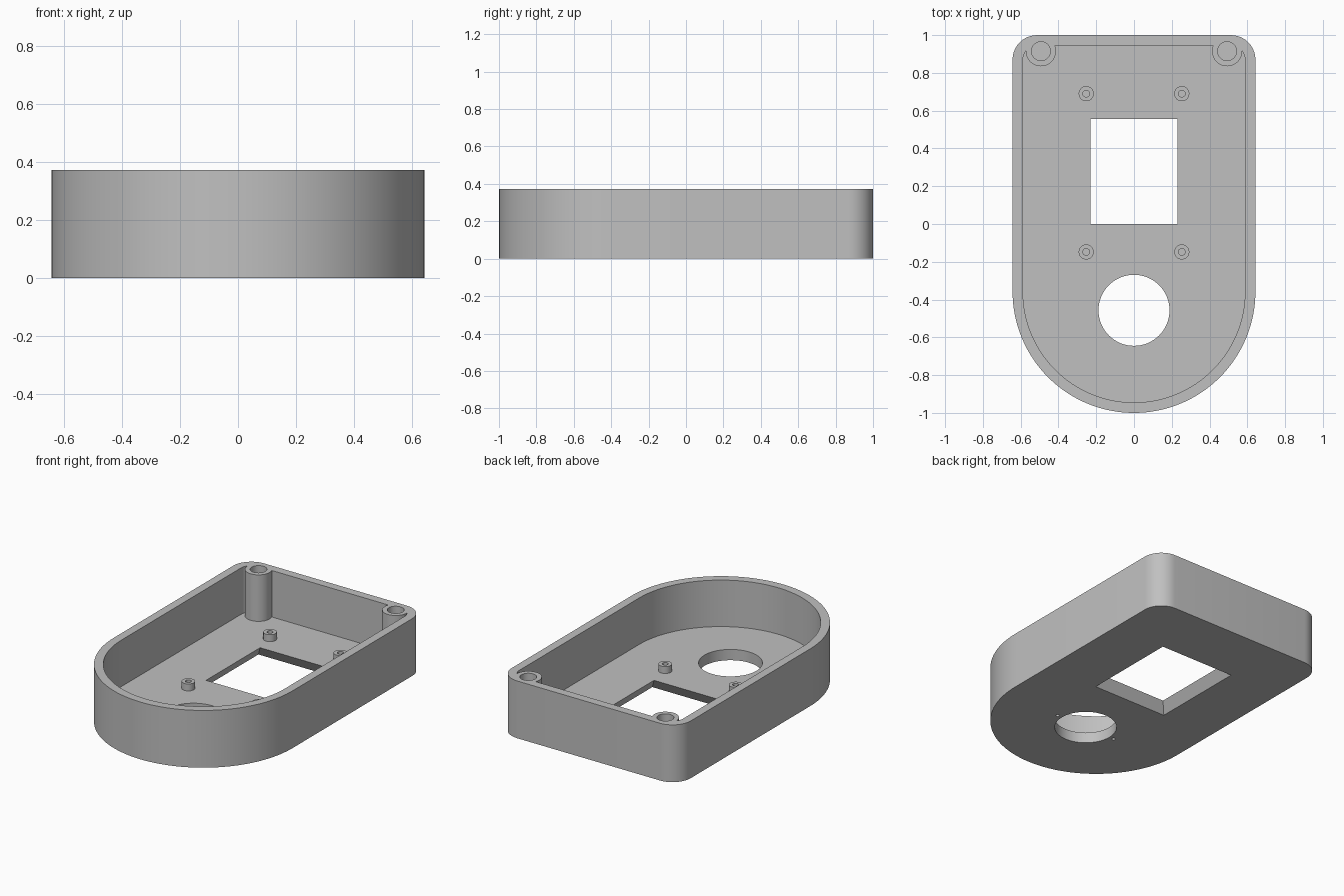
import bpy, bmesh, math

if "Cube" in bpy.data.objects:
    bpy.data.objects.remove(bpy.data.objects["Cube"])

HEIGHT, FLOOR, WALL = 0.372, 0.07, 0.055
HALF_W, CORNER, ARC_Y = 0.643, 0.13, -0.357

grey = bpy.data.materials.new("plastic grey")
grey.diffuse_color = (0.53, 0.53, 0.53, 1)
grey.use_nodes = True
grey.node_tree.nodes["Principled BSDF"].inputs["Base Color"].default_value = grey.diffuse_color


def loft(name, bottom, top, z0, z1):
    """Closed solid between two outlines with equal point counts."""
    bm = bmesh.new()
    a = [bm.verts.new((x, y, z0)) for x, y in bottom]
    b = [bm.verts.new((x, y, z1)) for x, y in top]
    n = len(a)
    bm.faces.new(a[::-1])
    bm.faces.new(b)
    for i in range(n):
        j = (i + 1) % n
        bm.faces.new((a[i], a[j], b[j], b[i]))
    bmesh.ops.recalc_face_normals(bm, faces=bm.faces)
    me = bpy.data.meshes.new(name)
    bm.to_mesh(me)
    bm.free()
    ob = bpy.data.objects.new(name, me)
    bpy.context.collection.objects.link(ob)
    me.materials.append(grey)
    return ob


def arc(cx, cy, r, a0, a1, n):
    return [(cx + r * math.cos(math.radians(a0 + (a1 - a0) * i / n)),
             cy + r * math.sin(math.radians(a0 + (a1 - a0) * i / n))) for i in range(n + 1)]


def case_outline(inset):
    """Round front, straight sides, small rounded back corners."""
    cx, cy, r = HALF_W - CORNER, 1 - CORNER, CORNER - inset
    return (arc(0, ARC_Y, HALF_W - inset, 180, 360, 64)
            + arc(cx, cy, r, 0, 90, 10) + arc(-cx, cy, r, 90, 180, 10))


def cylinder(name, x, y, r, z0, z1, n=32):
    ring = arc(x, y, r, 0, 360, n)[:-1]
    return loft(name, ring, ring, z0, z1)


def boolean(target, other, operation):
    mod = target.modifiers.new("cut", 'BOOLEAN')
    mod.operation, mod.solver, mod.object = operation, 'EXACT', other
    bpy.context.view_layer.objects.active = target
    bpy.ops.object.modifier_apply(modifier=mod.name)
    bpy.data.objects.remove(other)


def rect(hx, y0, y1):
    return [(-hx, y0), (hx, y0), (hx, y1), (-hx, y1)]


# hollow tray
case = loft("case", case_outline(0), case_outline(0), 0, HEIGHT)
boolean(case, loft("cavity", case_outline(WALL), case_outline(WALL), FLOOR, HEIGHT + 0.1), 'DIFFERENCE')

# tall corner screw posts and short board standoffs
posts = [(s * 0.493, 0.915, 0.08, 0.05, HEIGHT, 0.12) for s in (-1, 1)]
standoffs = [(s * 0.253, y, 0.04, 0.018, FLOOR + 0.045, FLOOR)
             for s in (-1, 1) for y in (0.69, -0.148)]
for x, y, r, hole, top, depth in posts + standoffs:
    boolean(case, cylinder("post", x, y, r, FLOOR - 0.02, top), 'UNION')
    boolean(case, cylinder("post_hole", x, y, hole, depth, top + 0.05), 'DIFFERENCE')

# window flaring outward toward the underside
flare, over = 0.04, 0.01
k = flare / FLOOR * over
boolean(case, loft("window", rect(0.23 + flare + k, -flare - k, 0.555 + flare + k),
                   rect(0.23 - k, k, 0.555 - k), -over, FLOOR + over), 'DIFFERENCE')

# round opening with a tiny blind pin hole on each side
boolean(case, cylinder("round_opening", 0, -0.457, 0.188, -0.05, FLOOR + 0.05, 64), 'DIFFERENCE')
for s in (-1, 1):
    boolean(case, cylinder("pin_hole", s * 0.222, -0.457, 0.011, -0.05, 0.04, 16), 'DIFFERENCE')

# smooth curves, crisp rims
bpy.ops.object.select_all(action='DESELECT')
case.select_set(True)
bpy.context.view_layer.objects.active = case
bpy.ops.object.shade_smooth_by_angle(angle=math.radians(30))
